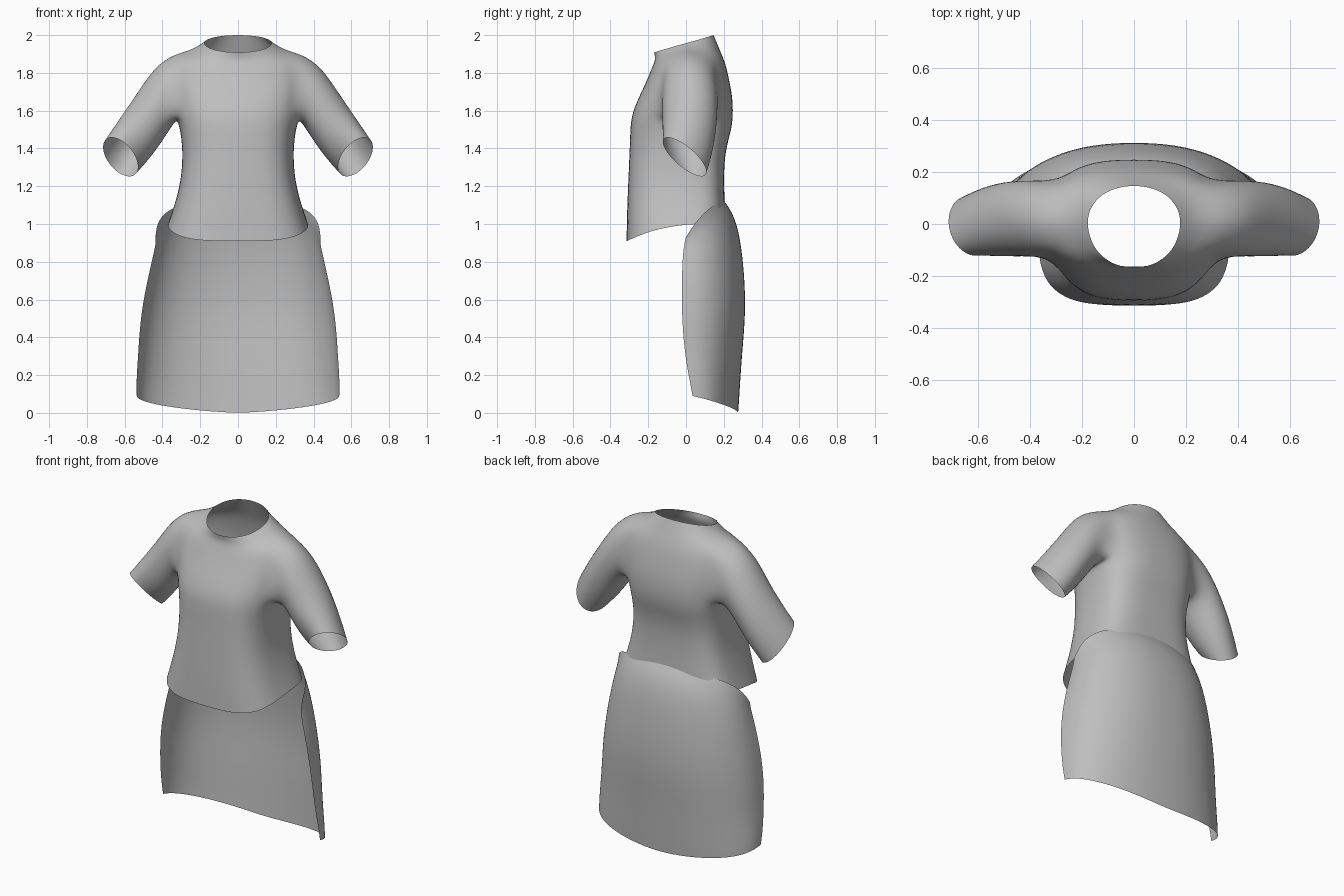
import bpy, bmesh, math
from mathutils import Vector

cube = bpy.data.objects.get("Cube")
if cube:
    bpy.data.objects.remove(cube)

cloth = bpy.data.materials.new("grey cloth")
cloth.use_nodes = True
GREY = (0.52, 0.52, 0.52, 1)
cloth.diffuse_color = GREY
cloth.node_tree.nodes["Principled BSDF"].inputs["Base Color"].default_value = GREY


def power(value, exponent):
    return math.copysign(abs(value) ** exponent, value)


def loft(bm, rings, skip=lambda r, c: False, closed=False):
    """Join neighbouring rings of vertices with quads."""
    n = len(rings[0])
    for r in range(len(rings) - 1):
        for c in range(n if closed else n - 1):
            if not skip(r, c):
                d = (c + 1) % n
                bm.faces.new((rings[r][c], rings[r][d], rings[r + 1][d], rings[r + 1][c]))


def finish(name, bm):
    """Turn a half-garment cage into a smooth mirrored object."""
    loose = [v for v in bm.verts if not v.link_faces]
    bmesh.ops.delete(bm, geom=loose, context='VERTS')
    bmesh.ops.recalc_face_normals(bm, faces=bm.faces)
    mesh = bpy.data.meshes.new(name)
    bm.to_mesh(mesh)
    bm.free()
    mesh.materials.append(cloth)
    mesh.shade_smooth()
    obj = bpy.data.objects.new(name, mesh)
    bpy.context.collection.objects.link(obj)
    mirror = obj.modifiers.new("Mirror", 'MIRROR')
    mirror.merge_threshold = 0.001
    smooth = obj.modifiers.new("Smooth", 'SUBSURF')
    smooth.levels = smooth.render_levels = 2
    smooth.boundary_smooth = 'PRESERVE_CORNERS'


# Shirt body rows: half width, front y, back y, side z, front z, back z
BODY = [
    (0.375, -0.317, 0.21, 1.0, 0.908, 1.0),
    (0.335, -0.314, 0.205, 1.11, 1.07, 1.11),
    (0.30, -0.307, 0.20, 1.25, 1.24, 1.25),
    (0.295, -0.30, 0.208, 1.39, 1.40, 1.39),
    (0.307, -0.297, 0.242, 1.49, 1.50, 1.50),
    (0.325, -0.29, 0.25, 1.56, 1.58, 1.58),
    (0.345, -0.252, 0.247, 1.68, 1.67, 1.67),
    (0.36, -0.213, 0.23, 1.79, 1.75, 1.76),
    (0.34, -0.18, 0.21, 1.905, 1.83, 1.85),
    (0.25, -0.163, 0.18, 1.922, 1.87, 1.92),
    (0.18, -0.17, 0.147, 1.96, 1.908, 2.0),
]
ANGLES = [-90, -75, -60, -45, -31, -15, 0, 18, 38, 54, 68, 80, 90]
MID, SPAN, LOW, HIGH = 6, 2, 5, 8

bm = bmesh.new()
rows = []
for i, (half, front, back, z_side, z_front, z_back) in enumerate(BODY):
    e = 2 / (3.4 - 0.13 * i)
    ring = []
    for degrees in ANGLES:
        a = math.radians(degrees)
        s = power(math.sin(a), e)
        end_y, end_z = (front, z_front) if s < 0 else (back, z_back)
        ring.append(bm.verts.new((half * abs(math.cos(a)) ** e,
                                  0.01 + (end_y - 0.01) * abs(s),
                                  z_side + (end_z - z_side) * abs(math.sin(a)))))
    rows.append(ring)
loft(bm, rows, lambda r, c: LOW <= r < HIGH and MID - SPAN <= c < MID + SPAN)

# Armhole loop, starting at the shoulder top and running to the front
left, right = MID - SPAN, MID + SPAN
armhole = [rows[HIGH][c] for c in range(MID, left, -1)]
armhole += [rows[r][left] for r in range(HIGH, LOW, -1)]
armhole += [rows[LOW][c] for c in range(left, right)]
armhole += [rows[r][right] for r in range(LOW, HIGH)]
armhole += [rows[HIGH][c] for c in range(right, MID, -1)]

# Sleeve sections: centre, upward radius, forward radius
SLEEVE = [
    ((0.395, 0.022, 1.676), (0.045, 0, 0.165), (0, -0.15, 0)),
    ((0.474, 0.02, 1.555), (0.062, 0, 0.14), (-0.012, -0.15, 0.012)),
    ((0.553, 0.01, 1.445), (0.073, -0.02, 0.119), (-0.03, -0.137, 0.03)),
    ((0.622, -0.007, 1.355), (0.081, -0.046, 0.094), (-0.05, -0.11, 0.05)),
]
sections = [armhole]
for centre, up, fore in SLEEVE:
    angles = [math.tau * k / len(armhole) for k in range(len(armhole))]
    sections.append([bm.verts.new(Vector(centre) + Vector(up) * math.cos(a)
                                  + Vector(fore) * math.sin(a)) for a in angles])
loft(bm, sections, closed=True)
finish("shirt", bm)

# Skirt back panel rows: centre z, edge z, half width, edge y, back y
SKIRT = [
    (1.12, 0.93, 0.437, 0.0, 0.205),
    (1.07, 0.89, 0.435, -0.01, 0.24),
    (0.98, 0.82, 0.45, -0.018, 0.278),
    (0.80, 0.69, 0.483, -0.022, 0.305),
    (0.55, 0.50, 0.517, -0.022, 0.32),
    (0.30, 0.30, 0.529, -0.005, 0.296),
    (0.10, 0.17, 0.538, 0.02, 0.284),
    (0.0, 0.09, 0.536, 0.035, 0.277),
]
bm = bmesh.new()
rows = []
for i, (z_mid, z_edge, half, edge, back) in enumerate(SKIRT):
    bend = 3 - i / 4
    e = max(0.89, 1 - 0.05 * i)
    ring = []
    for c in range(11):
        t = c / 10
        a = t * math.pi / 2
        ring.append(bm.verts.new((half * math.sin(a) ** e,
                                  edge + (back - edge) * abs(math.cos(a)) ** e,
                                  z_mid + (z_edge - z_mid) * t ** bend)))
    rows.append(ring)
loft(bm, rows)
finish("skirt_back_panel", bm)
